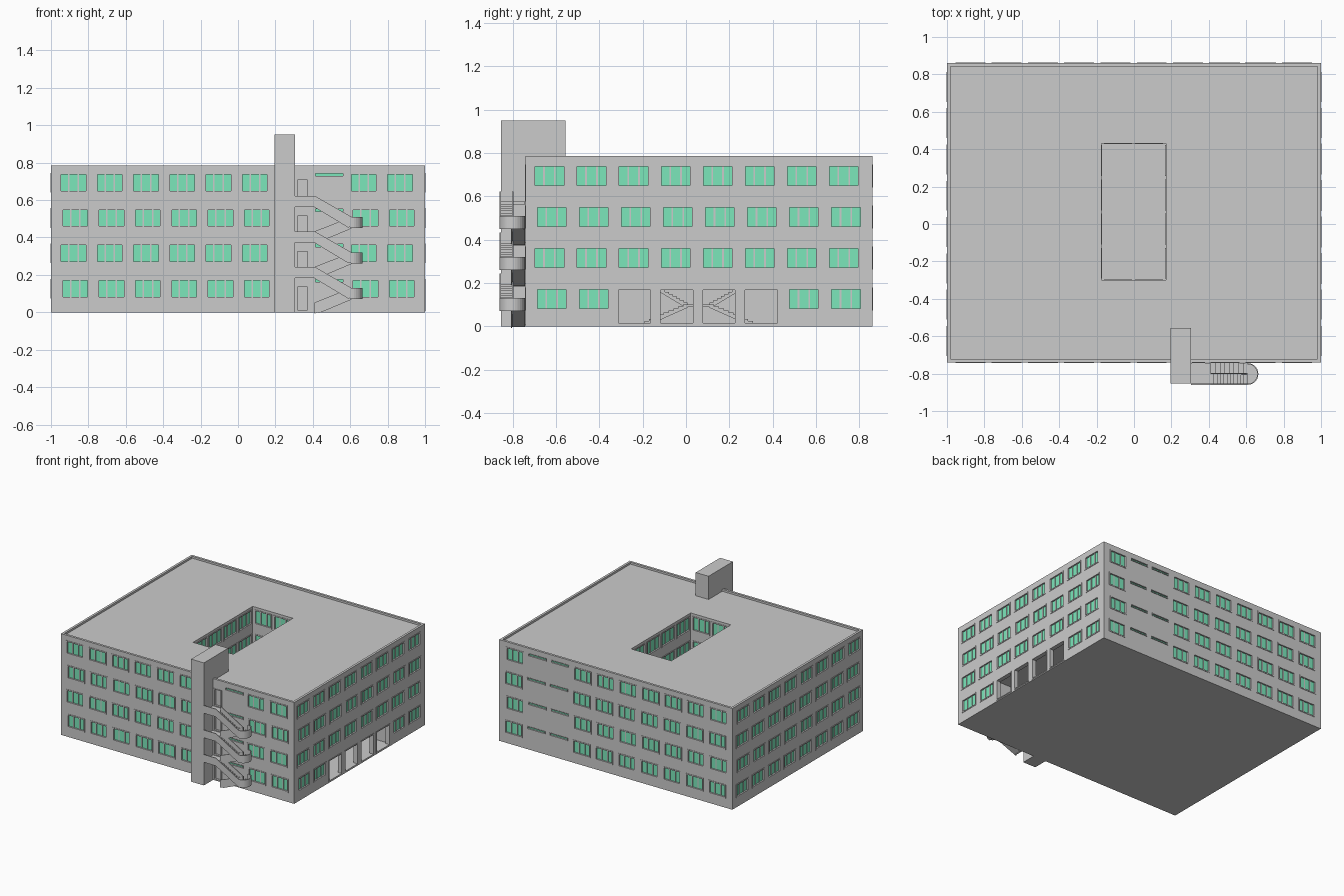
import bpy, bmesh, math
from mathutils import Vector

if "Cube" in bpy.data.objects:
    bpy.data.objects.remove(bpy.data.objects["Cube"])

glass_mat = bpy.data.materials.new("green_glass")
glass_mat.diffuse_color = (0.2, 0.8, 0.5, 1)
glass_mat.use_nodes = True
glass_mat.node_tree.nodes["Principled BSDF"].inputs["Base Color"].default_value = glass_mat.diffuse_color


def box(bm, a, b):
    lo = [min(p, q) for p, q in zip(a, b)]
    hi = [max(p, q) for p, q in zip(a, b)]
    vs = bmesh.ops.create_cube(bm, size=1)["verts"]
    for v in vs:
        v.co = Vector([lo[i] if v.co[i] < 0 else hi[i] for i in range(3)])


def prism(bm, pts, axis, a, b):
    """Extrude a 2D outline along one axis."""
    def at(p, t):
        c = list(p)
        c.insert(axis, t)
        return bm.verts.new(c)
    A, B = [at(p, a) for p in pts], [at(p, b) for p in pts]
    bm.faces.new(A)
    bm.faces.new(B[::-1])
    for i in range(len(pts)):
        j = (i + 1) % len(pts)
        bm.faces.new((A[j], A[i], B[i], B[j]))


def finish(bm, name, mat=None):
    bmesh.ops.recalc_face_normals(bm, faces=bm.faces)
    me = bpy.data.meshes.new(name)
    bm.to_mesh(me)
    bm.free()
    ob = bpy.data.objects.new(name, me)
    bpy.context.collection.objects.link(ob)
    if mat:
        me.materials.append(mat)
    return ob


def flight(bm, axis, u0, z0, u1, z1, n, a, b, thick=0.014):
    """Stepped flight rising from (u0, z0) to (u1, z1), extruded a..b."""
    du, dz = (u1 - u0) / n, (z1 - z0) / n
    pts = [(u0, z0)]
    for i in range(n):
        pts += [(u0 + du * i, z0 + dz * (i + 1)), (u0 + du * (i + 1), z0 + dz * (i + 1))]
    pts += [(u1, z1 - thick), (u0 + du, z0 - thick + dz * 0.5), (u0, z0 - 0.004)]
    prism(bm, pts, axis, a, b)


# Walls as (axis of outward normal, plane position, outward sign)
FRONT, BACK = ("y", -0.74, -1), ("y", 0.86, 1)
RIGHT, LEFT = ("x", 1, 1), ("x", -1, -1)
COURT = (-0.175, 0.17, -0.30, 0.43)
holes, frames, panes = bmesh.new(), bmesh.new(), bmesh.new()


def wall_box(bm, wall, u0, u1, z0, z1, d0, d1):
    axis, p, s = wall
    if axis == "y":
        box(bm, (u0, p + s * d0, z0), (u1, p + s * d1, z1))
    else:
        box(bm, (p + s * d0, u0, z0), (p + s * d1, u1, z1))


def ring(wall, u0, u1, z0, z1, t, d0=-0.013, d1=0.003):
    wall_box(frames, wall, u0, u1, z0, z0 + t, d0, d1)
    wall_box(frames, wall, u0, u1, z1 - t, z1, d0, d1)
    wall_box(frames, wall, u0, u0 + t, z0 + t, z1 - t, d0, d1)
    wall_box(frames, wall, u1 - t, u1, z0 + t, z1 - t, d0, d1)


def window(wall, u, z, w=0.15, h=0.105, n=3, t=0.009):
    u0, u1, z0, z1 = u - w / 2, u + w / 2, z - h / 2, z + h / 2
    e = 0.003
    wall_box(holes, wall, u0 + e, u1 - e, z0 + e, z1 - e, -0.016, 0.02)
    wall_box(panes, wall, u0 + e, u1 - e, z0 + e, z1 - e, -0.018, -0.009)
    ring(wall, u0, u1, z0, z1, t)
    for i in range(1, n):
        c = u0 + w * i / n
        wall_box(frames, wall, c - 0.004, c + 0.004, z0 + t, z1 - t, -0.013, -0.004)


def strip(wall, u, z):
    window(wall, u, z + 0.042, 0.155, 0.022, 1, 0.004)


# Window rows on every facade and in the courtyard
for k in range(4):
    z = 0.126 + 0.189 * k
    s = 0.01 if k in (0, 2) else 0
    for i in range(10):
        x = -0.88 + 0.194 * i + s
        if i not in (6, 7):
            window(FRONT, x, z)
        if i in (7, 8):
            strip(BACK, x, z)
        else:
            window(BACK, x, z)
    strip(FRONT, 0.487, z)
    for i in range(8):
        y = -0.63 + 0.194 * i + s
        window(LEFT, y, z)
        if k or i not in (2, 3, 4, 5):
            window(RIGHT, y, z)
    for i in range(4):
        y = -0.21 + 0.183 * i
        window(("x", COURT[0], 1), y, z, 0.165, 0.115)
        window(("x", COURT[1], -1), y, z, 0.165, 0.115)
    for x in (-0.085, 0.08):
        window(("y", COURT[2], 1), x, z, 0.15, 0.115)
        window(("y", COURT[3], -1), x, z, 0.15, 0.115)
    # Doors onto the outside stair
    zf = 0.005 + 0.19 * k
    wall_box(holes, FRONT, 0.315, 0.375, zf + 0.002, zf + 0.134, -0.02, 0.02)
    ring(FRONT, 0.311, 0.379, zf, zf + 0.138, 0.007)

# Ground floor entrance openings
for y0, y1 in ((-0.32, -0.155), (-0.125, 0.04), (0.07, 0.235), (0.265, 0.43)):
    wall_box(holes, RIGHT, y0 + 0.004, y1 - 0.004, 0.012, 0.172, -0.05, 0.02)
    ring(RIGHT, y0, y1, 0.008, 0.176, 0.008, -0.03, 0.003)


# Main body with roof recess, courtyard, lobby and wall openings cut out
def one_box(name, a, b):
    bm = bmesh.new()
    box(bm, a, b)
    return finish(bm, name)


body = one_box("building_body", (-1, -0.74, 0), (1, 0.86, 0.785))
cutters = [
    one_box("roof_cut", (-0.982, -0.722, 0.77), (0.982, 0.842, 0.9)),
    one_box("courtyard_cut", (COURT[0], COURT[2], 0.01), (COURT[1], COURT[3], 0.9)),
    one_box("lobby_cut", (0.35, -0.335, 0.012), (0.97, 0.445, 0.18)),
    finish(holes, "opening_cut"),
]
bpy.context.view_layer.objects.active = body
for c in cutters:
    c.hide_render = True
    m = body.modifiers.new(c.name, "BOOLEAN")
    m.operation, m.solver, m.object = "DIFFERENCE", "EXACT", c
    bpy.ops.object.modifier_apply(modifier=m.name)
for c in cutters:
    bpy.data.objects.remove(c)
finish(frames, "window_frames")
finish(panes, "window_glass", glass_mat)

# Lift tower
one_box("lift_tower", (0.195, -0.853, 0), (0.305, -0.555, 0.95))

# Outside stair: landings, flights, half-round turns and solid balustrades
stair = bmesh.new()
Y0, Y1, YM, T = -0.86, -0.742, -0.802, 0.006
XA, XB, R, H = 0.41, 0.607, 0.058, 0.048


def arc(r):
    return [(XB + r * math.cos(a), YM + r * math.sin(a))
            for a in (math.pi * (i / 14 - 0.5) for i in range(15))]


def balustrade(x0, z0, x1, z1, y):
    prism(stair, [(x0, z0 - 0.012), (x1, z1 - 0.012), (x1, z1 + H), (x0, z0 + H)], 1, y, y + T)


for k in range(3):
    low = 0.005 + 0.19 * k
    mid, top = low + 0.077, low + 0.19
    box(stair, (0.305, Y0, top - 0.012), (XA, Y1, top))
    balustrade(0.305, top, XA, top, Y0)
    flight(stair, 1, XB, mid, XA, top, 11, Y0 + T, YM)
    balustrade(XA, top, XB, mid, Y0)
    balustrade(XA, top, XB, mid, YM)
    prism(stair, arc(R - T), 2, mid - 0.012, mid)
    prism(stair, arc(R) + arc(R - T)[::-1], 2, mid - 0.012, mid + H)
    flight(stair, 1, XA, low, XB, mid, 8, YM, Y1)
    balustrade(XA, low, XB, mid, YM - T)
finish(stair, "outside_stair")

# Mirrored lobby stair with a shared middle landing
lobby = bmesh.new()
C = 0.058
for s in (-1, 1):
    flight(lobby, 0, C + s * 0.25, 0.016, C + s * 0.05, 0.1, 9, 0.45, 0.53)
    flight(lobby, 0, C + s * 0.05, 0.1, C + s * 0.19, 0.178, 8, 0.36, 0.44)
box(lobby, (0.36, C - 0.05, 0.088), (0.53, C + 0.05, 0.1))
finish(lobby, "lobby_stair")
